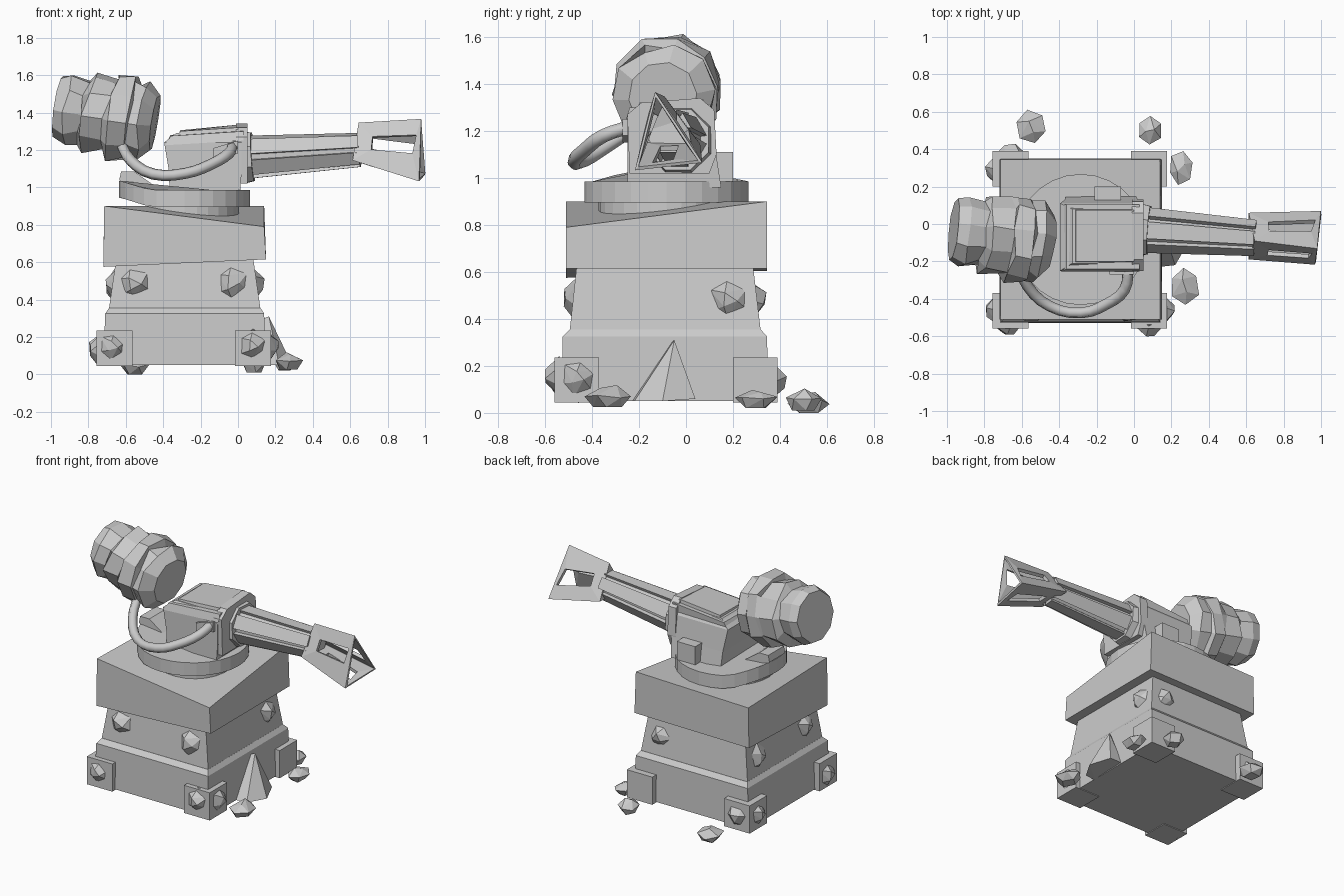
import bpy, bmesh, math, random
from mathutils import Vector

if "Cube" in bpy.data.objects:
    bpy.data.objects.remove(bpy.data.objects["Cube"])

random.seed(4)
stone = bpy.data.materials.new("plain_grey")
stone.diffuse_color = (0.6, 0.6, 0.6, 1)
stone.use_nodes = True
stone.node_tree.nodes["Principled BSDF"].inputs["Base Color"].default_value = stone.diffuse_color


def finish(name, bm):
    bmesh.ops.recalc_face_normals(bm, faces=bm.faces)
    me = bpy.data.meshes.new(name)
    bm.to_mesh(me)
    bm.free()
    me.materials.append(stone)
    ob = bpy.data.objects.new(name, me)
    bpy.context.collection.objects.link(ob)
    return ob


def loft(name, rings):
    bm = bmesh.new()
    vs = [[bm.verts.new(p) for p in r] for r in rings]
    n = len(vs[0])
    for a, b in zip(vs, vs[1:]):
        for i in range(n):
            j = (i + 1) % n
            bm.faces.new((a[i], a[j], b[j], b[i]))
    bm.faces.new(vs[0][::-1])
    bm.faces.new(vs[-1])
    return finish(name, bm)


def hull(name, pts):
    bm = bmesh.new()
    for p in pts:
        bm.verts.new(p)
    bmesh.ops.convex_hull(bm, input=bm.verts)
    junk = [v for v in bm.verts if not v.link_faces]
    bmesh.ops.delete(bm, geom=junk, context='VERTS')
    bmesh.ops.dissolve_limit(bm, angle_limit=0.02, verts=bm.verts, edges=bm.edges)
    return finish(name, bm)


def rect(x0, x1, y0, y1, z):
    zs = z if isinstance(z, tuple) else (z,) * 4
    return [(x0, y0, zs[0]), (x1, y0, zs[1]), (x1, y1, zs[2]), (x0, y1, zs[3])]


def box(name, x0, x1, y0, y1, z0, z1):
    return loft(name, [rect(x0, x1, y0, y1, z0), rect(x0, x1, y0, y1, z1)])


def ring(c, axis, r, n, turn=0.0, jit=0.0):
    # polygon around an axis
    axis = Vector(axis).normalized()
    u = axis.cross(Vector((0, 0, 1)))
    if u.length < 0.01:
        u = Vector((1, 0, 0))
    u.normalize()
    w = axis.cross(u)
    out = []
    for i in range(n):
        a = turn + math.tau * i / n
        q = r * (1 + random.uniform(-jit, jit))
        out.append(Vector(c) + (u * math.cos(a) + w * math.sin(a)) * q
                   + axis * random.uniform(-jit, jit) * r)
    return out


# pedestal: foot block, bevel and neck, crooked cap
loft("pedestal_foot", [rect(-.72, .145, -.53, .35, .05), rect(-.71, .14, -.525, .345, .325),
                       rect(-.69, .12, -.495, .318, .355)])
loft("pedestal_neck", [rect(-.69, .12, -.495, .318, .35), rect(-.65, .08, -.465, .285, .63)])
loft("pedestal_cap", [rect(-.72, .15, -.51, .345, (.575, .615, .615, .605)),
                      rect(-.715, .14, -.51, .345, (.90, .79, .90, .88))])

# corner blocks
for cx in (-.66, .08):
    for cy in (-.465, .295):
        box("corner_block", cx - .097, cx + .097, cy - .095, cy + .095, .045, .235)


# faceted studs on the faces
def stud(pos, axis, r):
    a = Vector(axis)
    t = random.uniform(0, 3)
    pts = ring(Vector(pos) - a * .02, a, r, 6, t, .12)
    pts += ring(Vector(pos) + a * .035, a, r * .38, 3, t + .4, .2)
    hull("rock_stud", pts)


L, R, F, B = (-1, 0, 0), (1, 0, 0), (0, -1, 0), (0, 1, 0)
for p, a in (((-.56, -.48, .48), F), ((-.03, -.48, .49), F),
             ((.1, .18, .48), R), ((-.67, -.34, .48), L),
             ((-.67, .17, .47), L), ((-.01, .30, .48), B)):
    stud(p, a, .098)
for p, a in (((-.67, -.56, .15), F), ((.08, -.56, .15), F), ((.177, -.46, .15), R),
             ((-.757, -.46, .13), L), ((-.757, .29, .14), L), ((-.66, .39, .14), B)):
    stud(p, a, .083)


# loose rocks on the ground
def rock(x, y, sx, sy, z0, h):
    pts = []
    for n, k, z in ((4, .6, 0), (6, 1, h * .5), (2, .35, h)):
        t = random.uniform(0, 2)
        for i in range(n):
            a = t + math.tau * i / n
            q = k * random.uniform(.9, 1.1) / 2
            pts.append((x + sx * q * math.cos(a), y + sy * q * math.sin(a),
                        z0 + z + random.uniform(0, .02) * (z > 0)))
    hull("ground_rock", pts)


rock(-.55, .52, .17, .18, 0, .075)
rock(.085, .50, .14, .16, .01, .075)
rock(.25, .30, .13, .18, .02, .06)
rock(.27, -.33, .16, .20, .025, .075)

# leaning shard
hull("leaning_shard", [(.13, -.23, .05), (.13, .04, .06), (.23, .04, .06), (.29, -.10, .05),
                       (.22, -.22, .05), (.165, -.05, .31), (.14, -.06, .30), (.20, -.07, .21)])


# turntable discs, with the left rim bent upward
def disc(name, r, z0, z1, lift):
    rings = []
    for z in (z0, z1):
        rg = []
        for i in range(28):
            a = math.tau * i / 28
            x = -.285 + r * math.cos(a)
            k = max(0, (-.47 - x) / .16)
            rg.append((x, -.083 + r * math.sin(a), z + lift * min(1, k)))
        rings.append(rg)
    return loft(name, rings)


disc("turntable_lower", .29, .80, .90, 0)
disc("turntable_upper", .35, .895, .985, .05)

# turret body, lid with raised rim, collar and side box
loft("turret_body", [rect(-.365, .01, -.25, .15, .96), rect(-.37, .02, -.25, .13, 1.09),
                     rect(-.395, .02, -.25, .11, 1.24), rect(-.33, .02, -.21, .08, 1.29)])
loft("turret_lid", [rect(-.39, .03, -.255, .10, (1.225, 1.25, 1.26, 1.225)),
                    rect(-.36, .03, -.24, .105, (1.275, 1.30, 1.315, 1.28))])
loft("lid_panel", [rect(-.32, .0, -.21, .08, 1.26), rect(-.31, .0, -.2, .075, (1.30, 1.32, 1.335, 1.305))])
hull("turret_collar", [(x, y, z) for x in (-.01, .05) for y, z in
     ((-.24, 1.02), (.10, 1.02), (.13, 1.10), (.12, 1.29), (.06, 1.34), (-.19, 1.32), (-.25, 1.27))])
box("side_box", -.21, -.07, .08, .2, .985, 1.11)

# barrel: octagonal core with long rails
b0, b1 = Vector((.03, -.03, 1.16)), Vector((.65, -.075, 1.20))
ax = (b1 - b0).normalized()
loft("barrel_mount_ring", [ring(b0, ax, .15, 8, .39), ring(b0 + ax * .05, ax, .14, 8, .39)])
loft("barrel_core", [ring(b0, ax, .105, 8, .39), ring(b1, ax, .08, 8, .39)])
for i in range(6):
    t = math.tau * (i + .5) / 6
    rings = []
    for c, r in ((b0, .125), (b1, .098)):
        rings.append([ring(c, ax, q, 3, t + s)[0] for q, s in
                      ((r, -.38), (r, .38), (r * .65, .38), (r * .65, -.38))])
    loft("barrel_rail", rings)

# muzzle: three-sided open frame with a slot in each side
near = [Vector(p) for p in ((.645, -.09, 1.335), (.615, -.18, 1.15), (.615, .05, 1.15))]
far = [Vector(p) for p in ((.98, -.13, 1.355), (.97, -.21, 1.04), (1.0, .06, 1.07))]
bm = bmesh.new()
for i in range(3):
    j = (i + 1) % 3

    def at(u, v):
        return near[i].lerp(far[i], u).lerp(near[j].lerp(far[j], u), v)
    out = [bm.verts.new(at(u, v)) for u, v in ((0, 0), (1, 0), (1, 1), (0, 1))]
    inn = [bm.verts.new(at(u, v)) for u, v in ((.25, .33), (.93, .25), (.88, .58), (.25, .65))]
    for k in range(4):
        m = (k + 1) % 4
        bm.faces.new((out[k], out[m], inn[m], inn[k]))
bmesh.ops.remove_doubles(bm, verts=bm.verts, dist=.0005)
muzzle = finish("muzzle_frame", bm)
mod = muzzle.modifiers.new("thickness", 'SOLIDIFY')
mod.thickness = .022
mod.offset = 0
loft("muzzle_back_plate", [near, [p + Vector((.02, 0, 0)) for p in near]])

# ragged tank
t0, t1 = Vector((-.965, -.03, 1.43)), Vector((-.445, -.10, 1.345))
tax = t1 - t0
prof = ((0, .168), (.12, .19), (.29, .172), (.33, .21), (.54, .205), (.57, .235),
        (.74, .232), (.77, .208), (.9, .215), (1.0, .15))
loft("tank", [ring(t0 + tax * t, tax, r, 10, .1, .085 if 0 < t < 1 else .03) for t, r in prof])

# flat hose from the tank to the turret
cu = bpy.data.curves.new("hose", 'CURVE')
cu.dimensions = '3D'
cu.bevel_depth = .03
cu.bevel_resolution = 1
cu.resolution_u = 3
cu.use_fill_caps = True
sp = cu.splines.new('BEZIER')
path = ((-.63, -.18, 1.24), (-.57, -.33, 1.14), (-.45, -.44, 1.07), (-.28, -.475, 1.075),
        (-.15, -.43, 1.12), (-.05, -.35, 1.18), (-.03, -.23, 1.22))
sp.bezier_points.add(len(path) - 1)
for bp, p in zip(sp.bezier_points, path):
    bp.co = p
    bp.handle_left_type = bp.handle_right_type = 'AUTO'
cu.materials.append(stone)
bpy.context.collection.objects.link(bpy.data.objects.new("hose", cu))
loft("hose_bracket", [rect(-.13, .0, -.27, -.23, (1.15, 1.18, 1.18, 1.15)),
                      rect(-.13, .0, -.27, -.23, (1.21, 1.25, 1.25, 1.21))])

# strut from the turntable towards the tank
hull("tank_strut", [(x + dx, y, z) for y in (-.17, 0) for dx in (0, .07)
                    for x, z in ((-.635, 1.04), (-.625, 1.085), (-.5, .93), (-.49, .99))])
